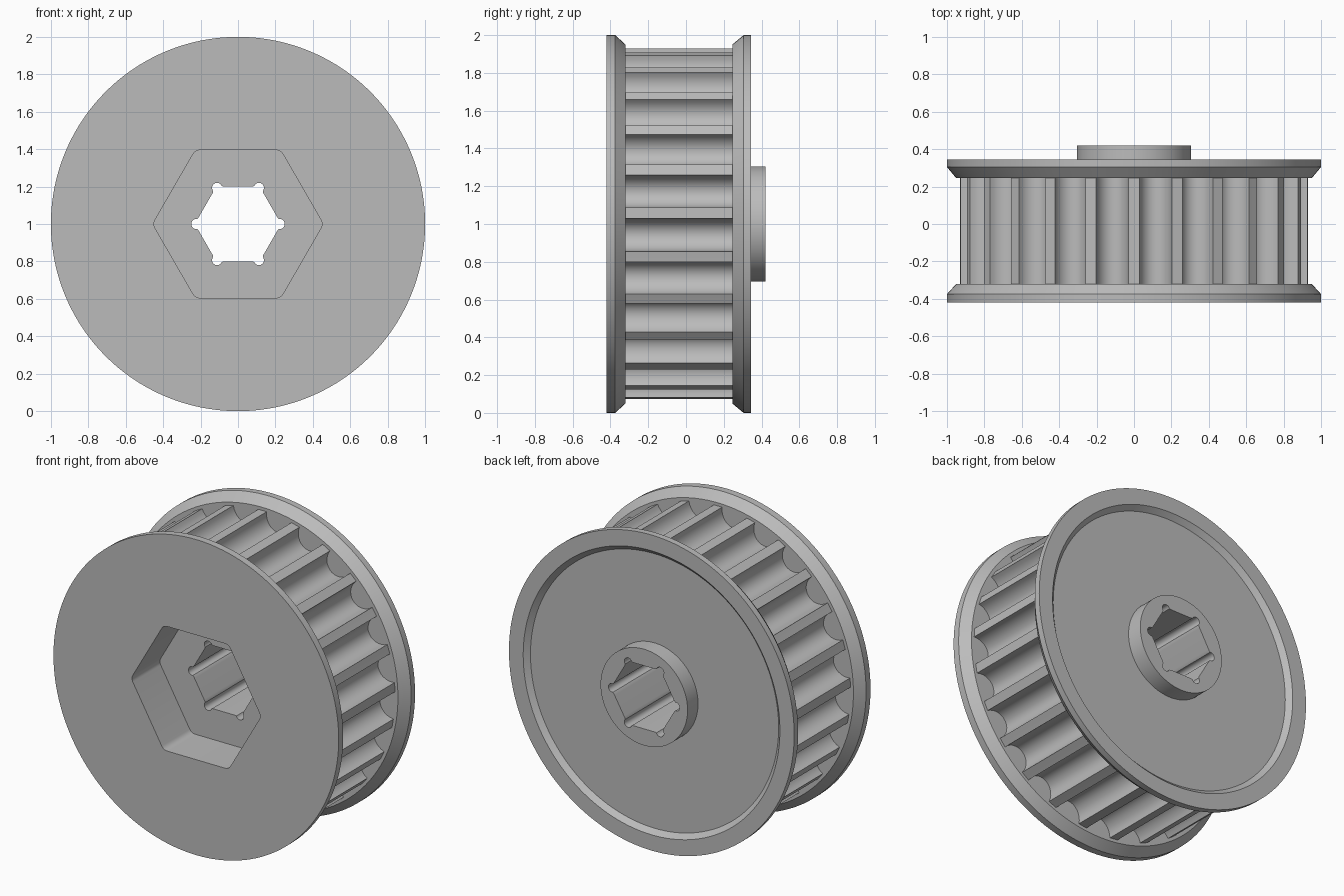
import bpy, bmesh
from math import sin, cos, pi, radians

cube = bpy.data.objects.get("Cube")
if cube:
    bpy.data.objects.remove(cube, do_unlink=True)

grey = bpy.data.materials.new("plain grey")
grey.use_nodes = True
colour = (0.5, 0.5, 0.5, 1)
grey.diffuse_color = colour
grey.node_tree.nodes["Principled BSDF"].inputs["Base Color"].default_value = colour

AXIS_Z = 1.0


def circle(r, n=160):
    return [(r * cos(2 * pi * i / n), r * sin(2 * pi * i / n)) for i in range(n)]


def around(points, count, start=0.0):
    """Repeat a piece of outline, drawn about the +u direction, around the axis."""
    loop = []
    for k in range(count):
        a = start + 2 * pi * k / count
        loop += [(u * cos(a) - v * sin(a), u * sin(a) + v * cos(a)) for u, v in points]
    return loop


def arc(cu, r, half_angle, n):
    angles = [radians(half_angle) * (2 * i / n - 1) for i in range(n + 1)]
    return [(cu + r * cos(a), r * sin(a)) for a in angles]


def loft(name, sections):
    """Join equal-length outlines placed along the y axis and cap both ends."""
    bm = bmesh.new()
    rings = [[bm.verts.new((x, y, z + AXIS_Z)) for x, z in loop] for loop, y in sections]
    for a, b in zip(rings, rings[1:]):
        for i in range(len(a)):
            j = (i + 1) % len(a)
            bm.faces.new((a[i], a[j], b[j], b[i]))
    bm.faces.new(rings[0])
    bm.faces.new(rings[-1])
    bmesh.ops.recalc_face_normals(bm, faces=bm.faces)
    mesh = bpy.data.meshes.new(name)
    bm.to_mesh(mesh)
    bm.free()
    mesh.materials.append(grey)
    obj = bpy.data.objects.new(name, mesh)
    bpy.context.collection.objects.link(obj)
    return obj


def finish(obj, cutters):
    """Cut the openings, then smooth the curved faces."""
    bpy.ops.object.select_all(action='DESELECT')
    obj.select_set(True)
    bpy.context.view_layer.objects.active = obj
    for cutter in cutters:
        mod = obj.modifiers.new("opening", 'BOOLEAN')
        mod.operation = 'DIFFERENCE'
        mod.solver = 'EXACT'
        mod.object = cutter
        bpy.ops.object.modifier_apply(modifier=mod.name)
    bpy.ops.object.shade_smooth_by_angle(angle=radians(25))


# Toothed outline: one round groove per tooth pitch, with a land at the top
TEETH, TIP = 25, 0.93
pitch = 2 * pi / TEETH
half_groove = 0.088
groove = [(TIP - 0.004 - 0.1 * sin(pi * i / 14), -half_groove * cos(pi * i / 14))
          for i in range(15)]
land = [(TIP * cos(a), TIP * sin(a)) for a in (pitch / 2 - 0.028, pitch / 2, pitch / 2 + 0.028)]
tooth_loop = around(groove + land, TEETH, pi / 2 + pitch / 2)

# Hexagonal pocket with rounded corners, and a hexagonal bore with corner lobes
hex_loop = around(arc(0.404, 0.045, 30, 6), 6)
flank = [(0.206, 0.043), (0.212, 0.033)]
lobe = [(u, -v) for u, v in flank] + arc(0.223, 0.027, 100, 12) + flank[::-1]
bore_loop = around(lobe, 6)

pocket_cutter = loft("pocket_cutter", [(hex_loop, -0.6), (hex_loop, -0.14)])
bore_cutter = loft("bore_cutter", [(bore_loop, -0.6), (bore_loop, 0.6)])

# Pulley parts
front_flange = loft("front_flange", [
    (circle(1), -0.42), (circle(1), -0.375), (circle(0.95), -0.32)])
toothed_body = loft("toothed_body", [(tooth_loop, -0.32), (tooth_loop, 0.245)])
back_flange = loft("back_flange", [
    (circle(0.95), 0.245), (circle(1), 0.305), (circle(1), 0.345),
    (circle(0.9), 0.345), (circle(0.87), 0.315)])
hub = loft("hub", [(circle(0.305), 0.315), (circle(0.305), 0.42)])

finish(front_flange, [pocket_cutter])
finish(toothed_body, [pocket_cutter, bore_cutter])
finish(back_flange, [bore_cutter])
finish(hub, [bore_cutter])

for cutter in (pocket_cutter, bore_cutter):
    bpy.data.objects.remove(cutter, do_unlink=True)
